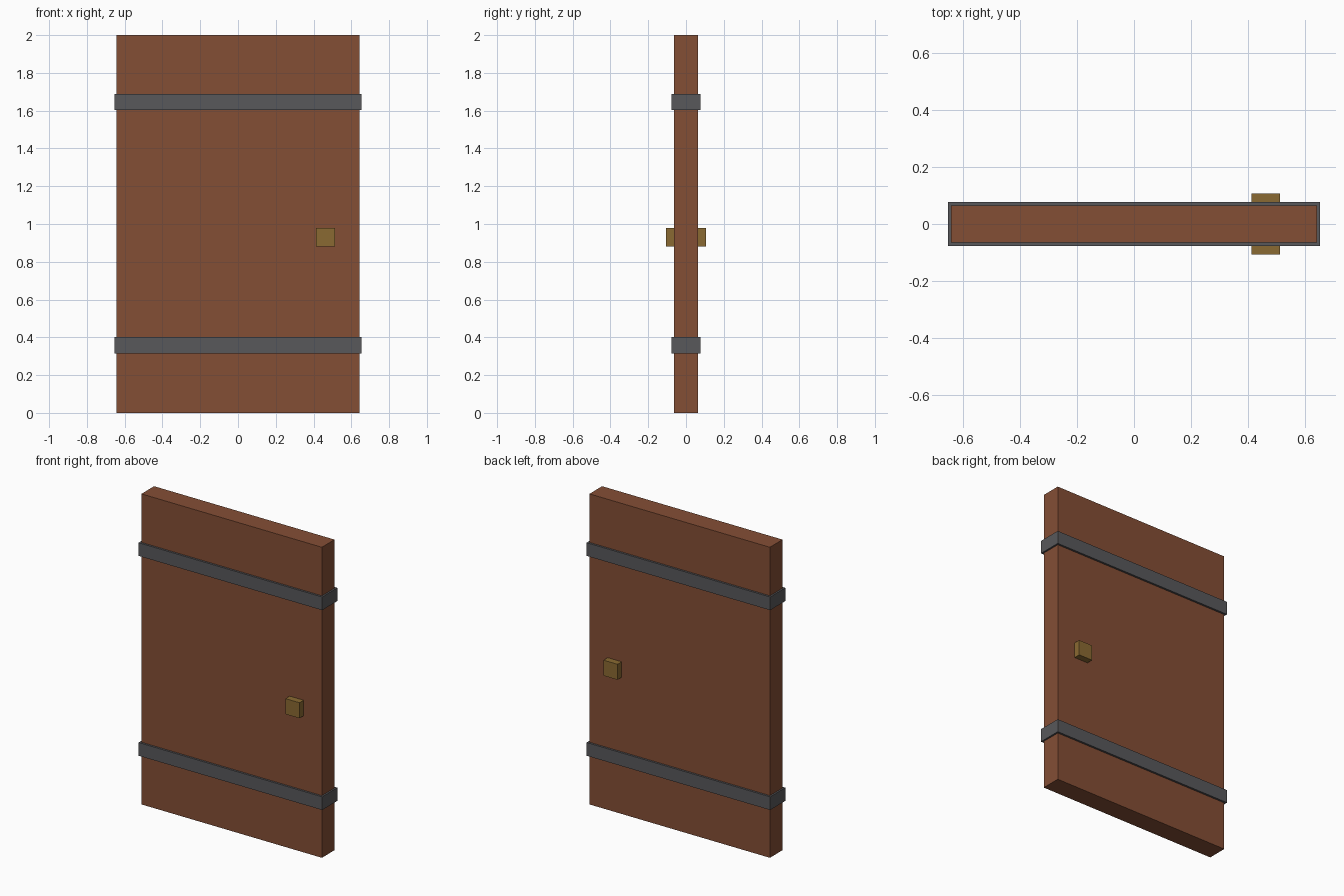
import bpy

if "Cube" in bpy.data.objects:
    bpy.data.objects.remove(bpy.data.objects["Cube"])


def material(name, srgb):
    m = bpy.data.materials.new(name)
    lin = [((c / 255 + 0.055) / 1.055) ** 2.4 for c in srgb]
    m.diffuse_color = (*lin, 1.0)
    m.use_nodes = True
    m.node_tree.nodes["Principled BSDF"].inputs["Base Color"].default_value = m.diffuse_color
    return m


def box(name, center, size, mat):
    bpy.ops.mesh.primitive_cube_add(size=1, location=center)
    ob = bpy.context.object
    ob.name = name
    ob.scale = size
    bpy.ops.object.transform_apply(location=False, rotation=False, scale=True)
    ob.data.materials.append(mat)
    return ob


wood = material("brown wood", (132, 78, 53))
iron = material("dark iron", (88, 88, 91))
brass = material("aged brass", (138, 106, 50))

# Door slab
box("door_panel", (0, 0, 1.0), (1.286, 0.129, 2.0), wood)

# Iron bands wrapping the slab
for name, z in (("lower_band", 0.358), ("upper_band", 1.645)):
    box(name, (0, 0, z), (1.308, 0.155, 0.085), iron)

# Square handles on both faces
for name, side in (("front_handle", -1), ("back_handle", 1)):
    box(name, (0.463, side * 0.0825, 0.93), (0.1, 0.049, 0.1), brass)
